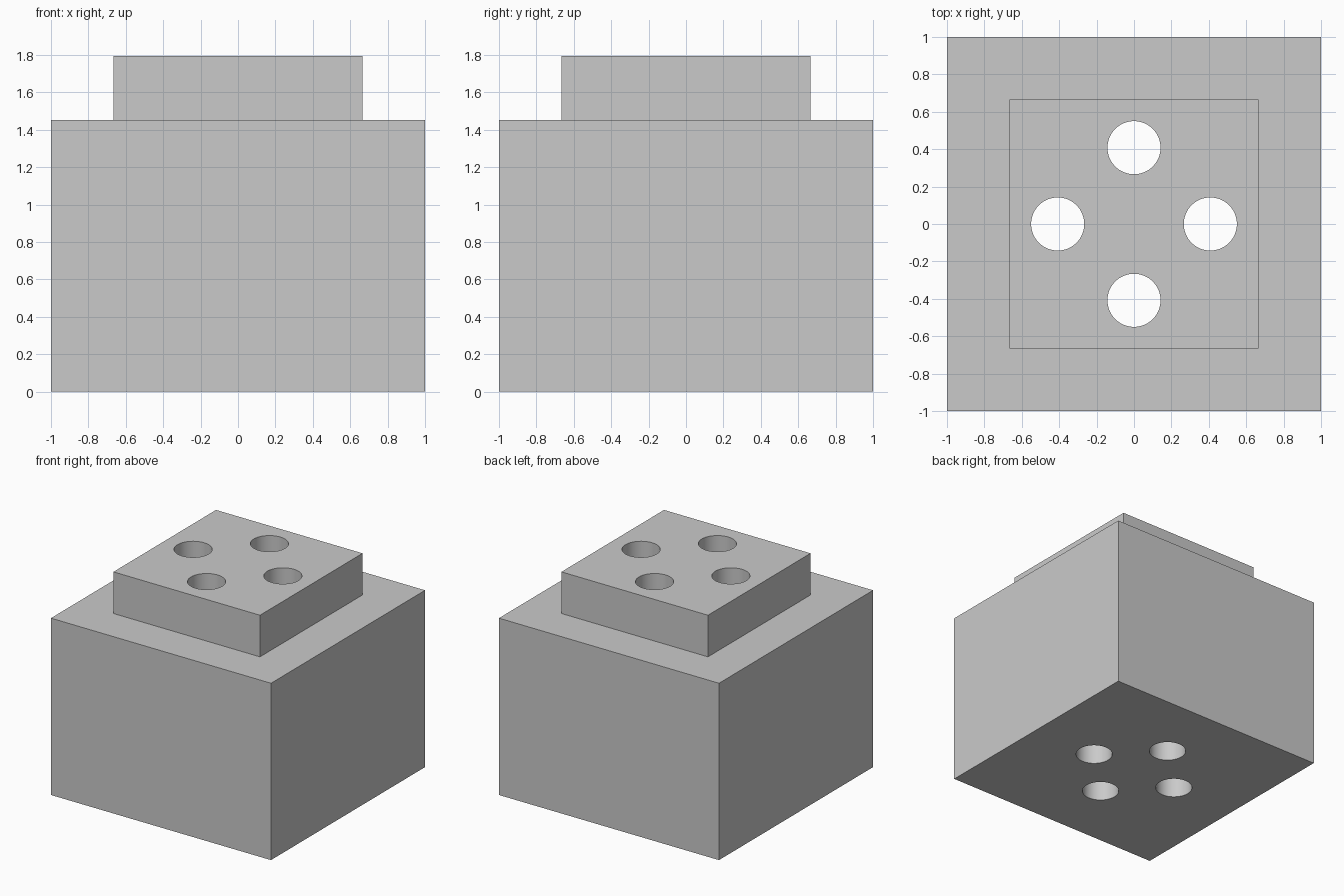
import bpy, bmesh, math
from mathutils import Matrix, Vector

if "Cube" in bpy.data.objects:
    bpy.data.objects.remove(bpy.data.objects["Cube"], do_unlink=True)

BASE_HALF, STEP_HALF = 1.0, 0.666
BASE_TOP, STEP_TOP = 1.453, 1.795
HOLE_RADIUS, HOLE_OFFSET = 0.142, 0.408

# Plain grey material
grey = bpy.data.materials.new("plain_grey")
grey.use_nodes = True
color = (0.59, 0.59, 0.59, 1)
grey.diffuse_color = color
grey.node_tree.nodes["Principled BSDF"].inputs["Base Color"].default_value = color


def make_object(name, bm):
    bmesh.ops.recalc_face_normals(bm, faces=bm.faces)
    mesh = bpy.data.meshes.new(name)
    bm.to_mesh(mesh)
    bm.free()
    mesh.materials.append(grey)
    obj = bpy.data.objects.new(name, mesh)
    bpy.context.collection.objects.link(obj)
    return obj


# Stepped block: a box whose top is inset and raised
bm = bmesh.new()
bmesh.ops.create_cube(bm, size=1, matrix=Matrix.Translation((0, 0, BASE_TOP / 2))
                      @ Matrix.Diagonal((2 * BASE_HALF, 2 * BASE_HALF, BASE_TOP, 1)))
top = max(bm.faces, key=lambda f: f.calc_center_median().z)
bmesh.ops.inset_region(bm, faces=[top], thickness=BASE_HALF - STEP_HALF,
                       use_even_offset=True)
raised = bmesh.ops.extrude_discrete_faces(bm, faces=[top])["faces"][0]
bmesh.ops.translate(bm, verts=raised.verts, vec=Vector((0, 0, STEP_TOP - BASE_TOP)))
block = make_object("stepped_block", bm)

# Four round through holes, arranged in a ring
bm = bmesh.new()
for i in range(4):
    place = (Matrix.Rotation(i * math.pi / 2, 4, "Z")
             @ Matrix.Translation((HOLE_OFFSET, 0, STEP_TOP / 2)))
    bmesh.ops.create_cone(bm, cap_ends=True, segments=64, radius1=HOLE_RADIUS,
                          radius2=HOLE_RADIUS, depth=STEP_TOP + 0.4, matrix=place)
cutter = make_object("hole_cutter", bm)
cutter.hide_render = True

# Cut the holes, then discard the cutter
cut = block.modifiers.new("holes", "BOOLEAN")
cut.operation = "DIFFERENCE"
cut.solver = "EXACT"
cut.object = cutter
bpy.ops.object.select_all(action="DESELECT")
block.select_set(True)
bpy.context.view_layer.objects.active = block
bpy.ops.object.modifier_apply(modifier=cut.name)
bpy.data.objects.remove(cutter, do_unlink=True)

# Smooth hole walls, crisp edges
bpy.ops.object.shade_smooth_by_angle(angle=math.radians(30))
